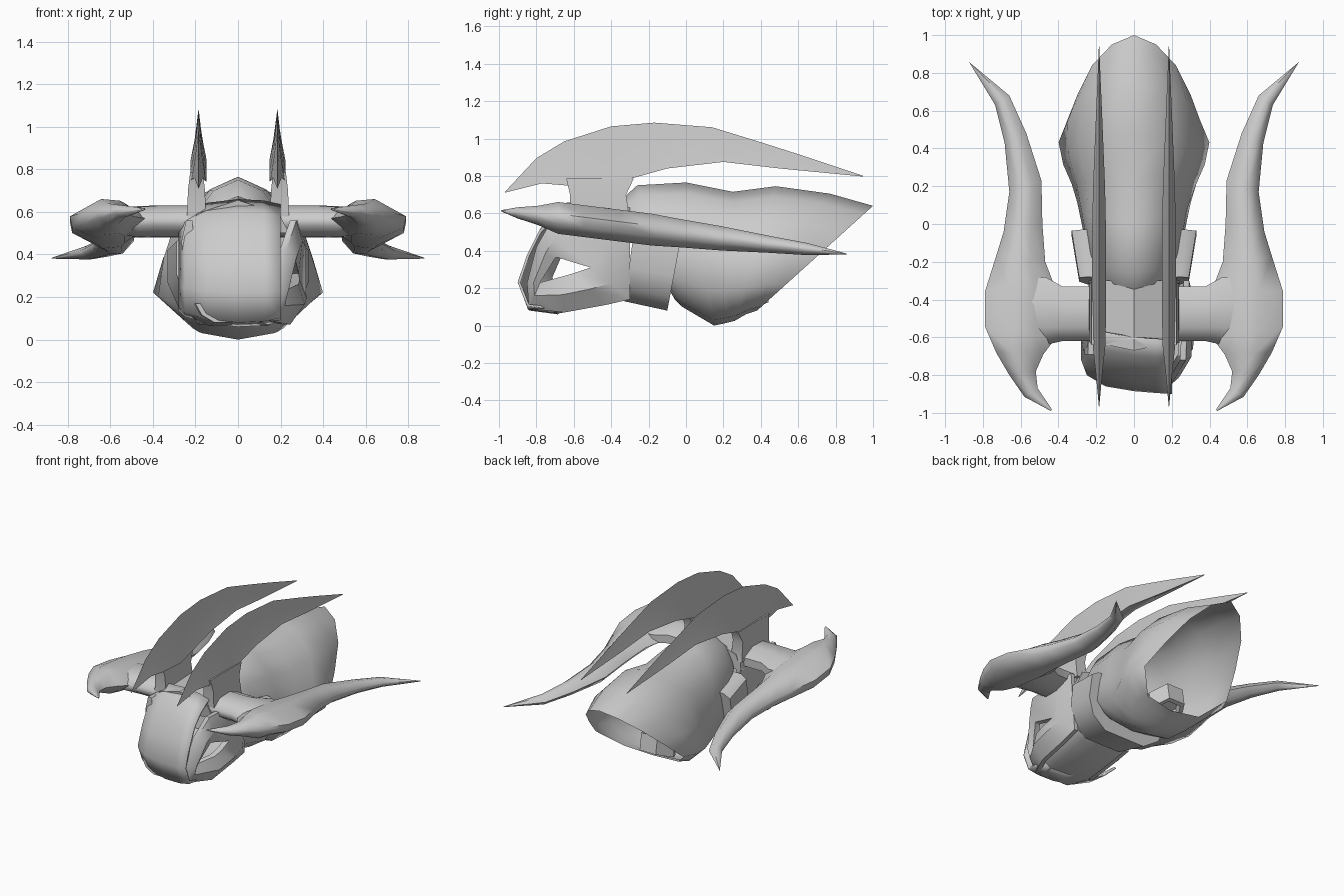
import bpy, bmesh, math
from mathutils import Vector

cube = bpy.data.objects.get("Cube")
if cube:
    bpy.data.objects.remove(cube, do_unlink=True)

steel = bpy.data.materials.new("pale grey steel")
steel.use_nodes = True
GREY = (0.6, 0.6, 0.6, 1)
steel.diffuse_color = GREY
steel.node_tree.nodes["Principled BSDF"].inputs["Base Color"].default_value = GREY


def finish(name, bm, angle):
    bmesh.ops.remove_doubles(bm, verts=bm.verts, dist=0.0005)
    bmesh.ops.recalc_face_normals(bm, faces=bm.faces)
    mesh = bpy.data.meshes.new(name)
    bm.to_mesh(mesh)
    bm.free()
    mesh.materials.append(steel)
    obj = bpy.data.objects.new(name, mesh)
    bpy.context.collection.objects.link(obj)
    bpy.ops.object.select_all(action='DESELECT')
    bpy.context.view_layer.objects.active = obj
    obj.select_set(True)
    bpy.ops.object.shade_smooth_by_angle(angle=math.radians(angle))
    return obj


def loft(name, rings, start=True, end=True, closed=True, angle=45):
    """Skin a row of equal-length rings of points."""
    bm = bmesh.new()
    rows = [[bm.verts.new(p) for p in ring] for ring in rings]
    n = len(rows[0])
    for a, b in zip(rows, rows[1:]):
        for i in range(n if closed else n - 1):
            j = (i + 1) % n
            bm.faces.new((a[i], a[j], b[j], b[i]))
    if start:
        bm.faces.new(rows[0])
    if end:
        bm.faces.new(rows[-1])
    return finish(name, bm, angle)


def section(profile, y_top, y_bot, z_top, z_bot, width, pinch=0):
    """Mirrored half profile, sheared along y between its top and bottom."""
    half = [Vector((width * u * (1 - pinch * v), y_bot + (y_top - y_bot) * v,
                    z_bot + (z_top - z_bot) * v)) for u, v in profile]
    return half + [Vector((-p.x, p.y, p.z)) for p in half[-2:0:-1]]


# Long open-backed cowl
COWL = [(0, 1), (.45, .92), (.78, .74), (.93, .5), (1, .25), (.57, .04), (0, 0)]
loft("cowl", [section(COWL, *r) for r in (
    (-.36, -.06, .66, .14, .24),
    (-.26, -.02, .75, .1, .26),
    (0, .15, .765, 0, .3),
    (.25, .2, .715, .01, .33),
    (.48, .26, .745, .025, .375),
    (.77, .32, .705, .06, .42, .2),
    (1, .38, .64, .08, .39, .36))], end=False, angle=70)

# Collar band between mask and cowl
COLLAR = [(0, 1), (.85, 1), (1, .92), (1, .5), (.85, .2), (.5, 0), (0, 0)]
loft("collar", [section(COLLAR, -.28, -.33, .49, .13, .29),
                section(COLLAR, -.03, -.1, .45, .08, .33)], angle=50)

# Pitched brow with a pointed front
BROW = [(0, 1), (.8, .6), (1, 0), (0, 0)]
brow = [section(BROW, y, y, z, .5, .24) for y, z in ((-.63, .655), (-.3, .675))]
brow[0][0].y = -.67
loft("brow", brow, angle=20)

# Curved face plate: columns across, levels down
LEVELS = [(.66, -.62), (.6, -.71), (.52, -.785), (.38, -.85), (.22, -.9), (.08, -.85), (.06, -.7)]
COLUMNS = [(-.28, .18, .74), (-.25, .1, .84), (-.15, .04, .94), (0, .015, 1), (.12, .005, .98), (.2, 0, .92)]
plate = loft("face_plate", [[(x, y + back, .36 + (z - .36) * tall) for x, back, tall in COLUMNS]
                            for z, y in LEVELS], False, False, False, 70)
thick = plate.modifiers.new("thickness", 'SOLIDIFY')
thick.thickness = .015

# Cheek guards, each with a three-cornered opening
OUTER = [(-.84, .09), (-.85, .23), (-.8, .42), (-.72, .56), (-.3, .56), (-.3, .14), (-.43, .11), (-.65, .07)]
HOLE = [(-.78, .23), (-.78, .23), (-.7, .36), (-.69, .365), (-.51, .31), (-.51, .31), (-.6, .28), (-.67, .26)]


def cheek(name, side, front, middle, y_front):
    def wall(points, inset):
        out = []
        for y, z in points:
            t = min(1, (y + .86) / .2)
            x = front + (middle - front) * t - .06 * max(0, y + .6) - .5 * max(0, .2 - z)
            out.append((side * (x - inset), max(y, y_front), z))
        return out
    mid = [((a + c) / 2, (b + d) / 2) for (a, b), (c, d) in zip(OUTER, HOLE)]
    loft(name, [wall(OUTER, .05), wall(OUTER, .02), wall(mid, 0), wall(HOLE, .04), wall(HOLE, .08)],
         False, False)


cheek("left_cheek", 1, .21, .33, -.86)
cheek("right_cheek", -1, .25, .27, -.69)

# Rounded chin floor
CHIN = [(0, 1), (1, 1), (.85, .4), (.55, 0), (0, 0)]
loft("chin", [section(CHIN, y, y, z + .09, z, w) for y, z, w in
              ((-.82, .08, .2), (-.68, .065, .25), (-.43, .11, .27), (-.33, .14, .26))])

# Neck socket under the cowl, tilted towards the back
TURN = [math.tau * i / 6 for i in range(6)]
loft("neck_socket", [[(r * math.cos(a), y + r * math.sin(a), z + .4 * r * math.sin(a)) for a in TURN]
                     for r, y, z in ((.13, .31, .2), (.13, .33, .08), (.1, .33, .08), (.1, .31, .16))])

# Side horns: inner and outer edge at each station, front tip to rear tip
EDGES = [(.435, -.98, .44, -.99), (.51, -.87, .58, -.915), (.52, -.78, .66, -.8), (.48, -.69, .73, -.68),
         (.42, -.61, .79, -.54), (.42, -.33, .79, -.36), (.47, -.2, .73, -.17), (.485, 0, .69, -.04),
         (.49, .23, .66, .17), (.57, .48, .685, .43), (.66, .68, .735, .63), (.87, .855, .875, .86)]
LENS = [(0, 0), (.3, .9), (.65, 1), (1, .25), (.97, -.4), (.65, -1), (.3, -.9)]

# Crest blades: lower and upper edge at each station, front tip to rear tip
BLADE = [(-.97, .71, -.968, .715), (-.77, .76, -.8, .895), (-.65, .75, -.65, .985), (-.45, .74, -.4, 1.065),
         (-.28, .79, -.17, 1.085), (-.1, .84, .14, 1.06), (.2, .875, .4, .98), (.5, .84, .62, .91),
         (.945, .797, .95, .8)]
WEDGE = [(0, .1), (1, 0), (.5, .45), (0, 1), (-.5, .45), (-1, 0)]

for side, label in ((1, "left"), (-1, "right")):
    rings = []
    for xi, yi, xo, yo in EDGES:
        a, b = Vector((xi, yi)), Vector((xo, yo))
        lift = min(.085, .36 * (b - a).length)
        ring = []
        for u, v in LENS:
            p = a.lerp(b, u)
            ring.append((side * p.x, p.y, .49 - .125 * p.y + lift * v))
        rings.append(ring)
    loft(label + "_side_horn", rings, angle=60)

    # Arm sinking into the side horn
    arm = [[(side * x, y0 + (y1 - y0) * u, z + h * v)
            for u, v in ((0, -.3), (0, .3), (.25, .95), (.65, 1), (1, .4), (1, -.4), (.65, -1), (.25, -.95))]
           for x, y0, y1, z, h in ((.16, -.62, -.33, .555, .075), (.38, -.62, -.33, .555, .075),
                                   (.47, -.64, -.28, .553, .074), (.6, -.62, -.3, .552, .06))]
    loft(label + "_horn_arm", arm, angle=60)

    rings = []
    for yl, zl, yu, zu in BLADE:
        a, b = Vector((yl, zl)), Vector((yu, zu))
        wide = min(.038, .14 * (b - a).length)
        ring = []
        for u, v in WEDGE:
            p = a.lerp(b, v)
            ring.append((side * .185 + wide * u, p.x, p.y))
        rings.append(ring)
    loft(label + "_crest_blade", rings)

    # Waisted stem carrying the blade
    stem = [[(side * .195 + sx * w, y0 if sy < 0 else y1, z)
             for sx, sy in ((-1, -1), (1, -1), (1, 1), (-1, 1))]
            for z, w, y0, y1 in ((.56, .045, -.62, -.3), (.7, .04, -.62, -.32), (.785, .03, -.64, -.28))]
    loft(label + "_blade_stem", stem)
